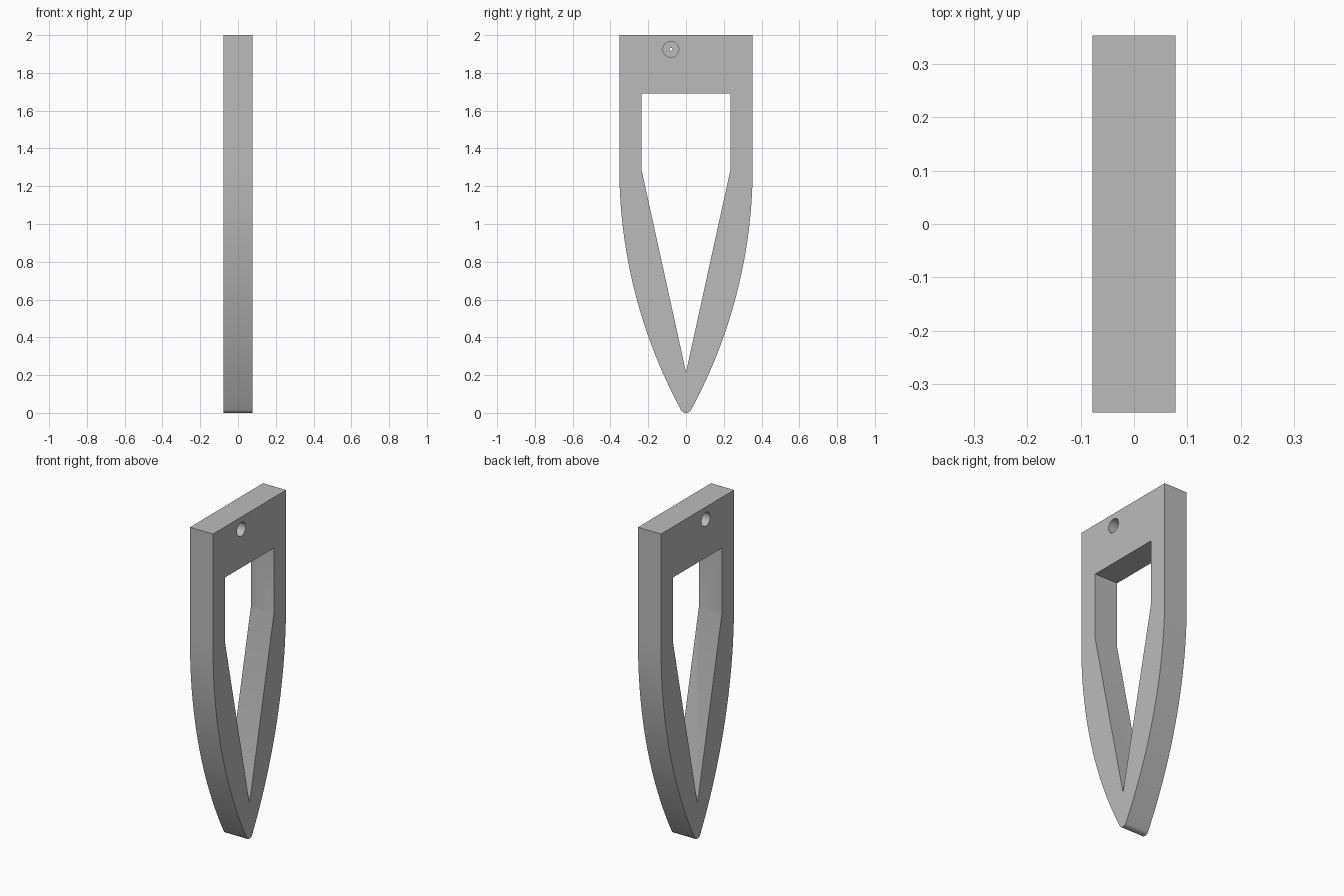
import bpy
import bmesh
from math import pi, sin, cos, atan2, radians
from mathutils import Matrix

default_cube = bpy.data.objects.get("Cube")
if default_cube:
    bpy.data.objects.remove(default_cube, do_unlink=True)

HALF_X = 0.078        # half the plate thickness
HALF_Y = 0.353        # half the plate width
TOP = 2.0
SHOULDER = 1.3        # height where the sides start to curve inward
TIP_R = 0.03
HOLE_Y, HOLE_Z = -0.08, 1.925

grey = bpy.data.materials.new("plain grey")
grey.use_nodes = True
colour = (0.5, 0.5, 0.5, 1)
grey.diffuse_color = colour
grey.node_tree.nodes["Principled BSDF"].inputs["Base Color"].default_value = colour


def make_object(name, bm):
    bmesh.ops.recalc_face_normals(bm, faces=bm.faces)
    mesh = bpy.data.meshes.new(name)
    bm.to_mesh(mesh)
    bm.free()
    mesh.materials.append(grey)
    obj = bpy.data.objects.new(name, mesh)
    bpy.context.collection.objects.link(obj)
    return obj


def prism(name, outline, half):
    """Extrude a (y, z) outline along x."""
    bm = bmesh.new()
    face = bm.faces.new([bm.verts.new((-half, y, z)) for y, z in outline])
    new = bmesh.ops.extrude_face_region(bm, geom=[face])["geom"]
    bmesh.ops.translate(bm, vec=(2 * half, 0, 0),
                        verts=[v for v in new if isinstance(v, bmesh.types.BMVert)])
    return make_object(name, bm)


def rod(name, radius, x0, x1):
    """Round cutter along x at the hole position."""
    bm = bmesh.new()
    place = Matrix.Translation(((x0 + x1) / 2, HOLE_Y, HOLE_Z)) @ Matrix.Rotation(pi / 2, 4, 'Y')
    bmesh.ops.create_cone(bm, cap_ends=True, segments=32, radius1=radius,
                          radius2=radius, depth=x1 - x0, matrix=place)
    return make_object(name, bm)


def mirrored(half_outline):
    """Close a +y half outline with its mirror image."""
    return half_outline + [(-y, z) for y, z in reversed(half_outline) if y > 1e-6]


# Outer outline: straight shoulders, long side arcs tangent to a small round tip
drop = SHOULDER - TIP_R
side_r = (HALF_Y**2 + drop**2 - TIP_R**2) / (2 * (HALF_Y - TIP_R))
centre_y = HALF_Y - side_r
end = atan2(drop, -centre_y)
half = [(HALF_Y, TOP)]
for i in range(33):
    a = end * i / 32
    half.append((centre_y + side_r * cos(a), SHOULDER - side_r * sin(a)))
for i in range(1, 9):
    a = end + (pi / 2 - end) * i / 8
    half.append((TIP_R * cos(a), TIP_R - TIP_R * sin(a)))
frame = prism("pointed_frame", mirrored(half), HALF_X)

# Window, blind round recesses on both faces and the pinhole joining them
window = [(0.235, 1.69), (0.235, 1.285), (0, 0.215)]
cutters = [
    prism("window_cutter", mirrored(window), 0.2),
    rod("left_recess_cutter", 0.042, 0.01, 0.2),
    rod("right_recess_cutter", 0.042, -0.2, -0.01),
    rod("pinhole_cutter", 0.008, -0.15, 0.15),
]
bpy.ops.object.select_all(action='DESELECT')
bpy.context.view_layer.objects.active = frame
frame.select_set(True)
for cutter in cutters:
    cutter.hide_render = True
    mod = frame.modifiers.new(cutter.name, 'BOOLEAN')
    mod.operation = 'DIFFERENCE'
    mod.solver = 'EXACT'
    mod.object = cutter
    bpy.ops.object.modifier_apply(modifier=mod.name)
    bpy.data.objects.remove(cutter, do_unlink=True)

bpy.ops.object.shade_smooth_by_angle(angle=radians(30))
